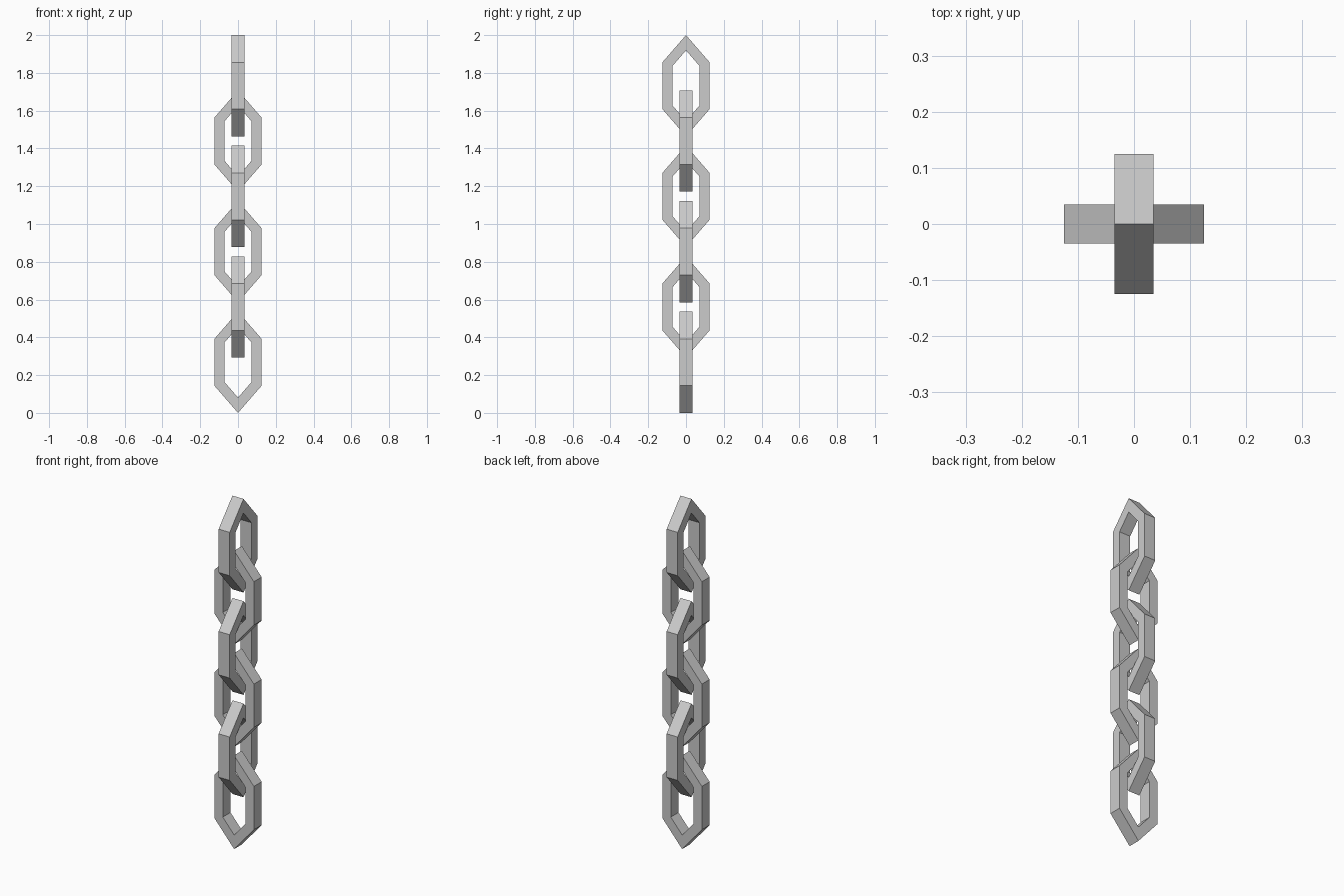
import bpy, bmesh, math
from mathutils import Matrix

cube = bpy.data.objects.get("Cube")
if cube:
    bpy.data.objects.remove(cube, do_unlink=True)

LINKS = 6
HALF_H = 0.268                      # half height of one link
PITCH = (2 - 2 * HALF_H) / (LINKS - 1)
DEPTH = 0.07

steel = bpy.data.materials.new("grey_steel")
steel.use_nodes = True
colour = (0.6, 0.6, 0.6, 1)
steel.diffuse_color = colour
steel.node_tree.nodes["Principled BSDF"].inputs["Base Color"].default_value = colour


def hexagon(width, shoulder, apex):
    """Pointed hexagon outline in the xz plane."""
    return [(0, apex), (width, shoulder), (width, -shoulder),
            (0, -apex), (-width, -shoulder), (-width, shoulder)]


def link_mesh():
    """Hexagonal ring with a rectangular section."""
    bm = bmesh.new()
    loops = [[bm.verts.new((x, -DEPTH / 2, z)) for x, z in outline]
             for outline in (hexagon(0.125, 0.124, HALF_H),
                             hexagon(0.072, 0.104, 0.187))]
    outer, inner = loops
    ring = []
    for i in range(6):
        j = (i + 1) % 6
        ring.append(bm.faces.new((outer[i], outer[j], inner[j], inner[i])))
    # Give the flat ring its thickness
    extruded = bmesh.ops.extrude_face_region(bm, geom=ring, use_keep_orig=True)["geom"]
    moved = [v for v in extruded if isinstance(v, bmesh.types.BMVert)]
    bmesh.ops.translate(bm, verts=moved, vec=(0, DEPTH, 0))
    bmesh.ops.recalc_face_normals(bm, faces=bm.faces[:])
    mesh = bpy.data.meshes.new("chain_link")
    bm.to_mesh(mesh)
    bm.free()
    mesh.materials.append(steel)
    return mesh


# Stack the links, turning every other one a quarter turn
shared = link_mesh()
for i in range(LINKS):
    link = bpy.data.objects.new(f"chain_link_{i + 1}", shared)
    link.matrix_world = (Matrix.Translation((0, 0, HALF_H + i * PITCH))
                         @ Matrix.Rotation(math.pi / 2 * (i % 2), 4, 'Z'))
    bpy.context.collection.objects.link(link)
